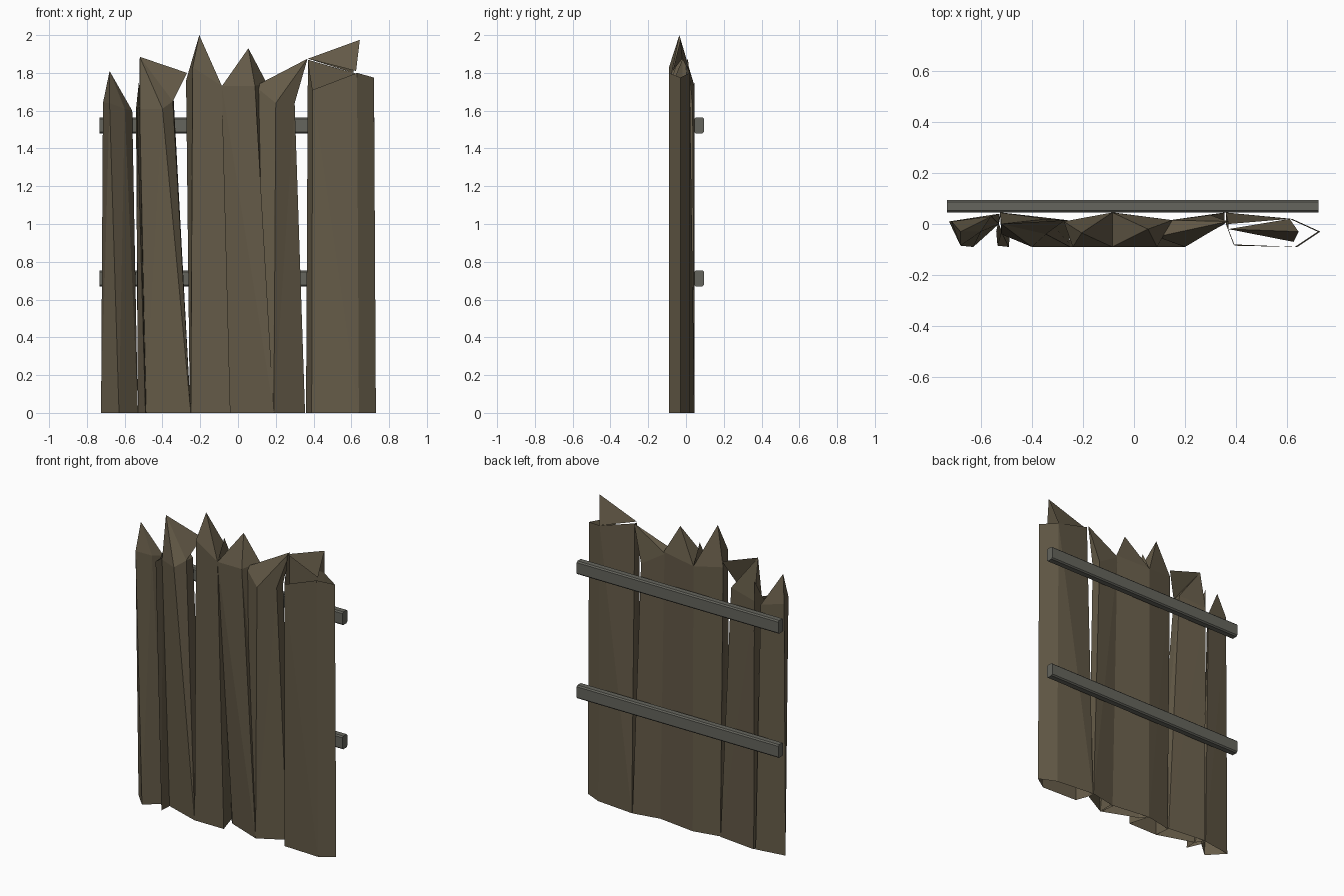
import bpy, bmesh

def material(name, color):
    m = bpy.data.materials.new(name)
    m.diffuse_color = (*color, 1)
    return m

WOOD = material("wood", (0.13, 0.105, 0.065))
RAIL = material("rail_wood", (0.13, 0.13, 0.11))

def finish(name, bm, mat):
    me = bpy.data.meshes.new(name)
    bm.to_mesh(me)
    bm.free()
    me.materials.append(mat)
    ob = bpy.data.objects.new(name, me)
    bpy.context.collection.objects.link(ob)
    return ob

def board(name, columns, tip=None, rising=True, sheets=()):
    """Columns (bottom x, y, top x, y, z), counterclockwise from above;
    walls between them, a fan up to the tip, and loose splinter triangles."""
    bm = bmesh.new()
    low = [bm.verts.new((c[0], c[1], 0)) for c in columns]
    top = [bm.verts.new(c[2:]) for c in columns]
    apex = bm.verts.new(tip) if tip else None
    for i in range(len(columns)):
        j = (i + 1) % len(columns)
        a, b, c, d = low[i], low[j], top[j], top[i]
        tris = ((a, b, c), (a, c, d)) if rising else ((a, b, d), (b, c, d))
        for t in tris:
            bm.faces.new(t)
        if apex:
            bm.faces.new((top[i], top[j], apex))
    for s in sheets:
        bm.faces.new([bm.verts.new(p) for p in s])
    return finish(name, bm, WOOD)

# Pointed boards from left to right
board("board_1", [(-.725, .01, -.715, .01, 1.64), (-.63, -.09, -.68, -.085, 1.64),
                  (-.53, 0, -.60, -.03, 1.61), (-.53, .04, -.56, .03, 1.60)],
      (-.68, -.03, 1.81))

board("board_2", [(-.49, -.01, -.52, -.04, 1.61), (-.25, -.09, -.40, -.09, 1.61),
                  (-.25, -.08, -.345, -.04, 1.65), (-.26, .015, -.34, .02, 1.65),
                  (-.52, .045, -.525, .045, 1.62)],
      (-.52, .0, 1.885), True,
      [((-.345, -.04, 1.65), (-.27, .015, 1.80), (-.52, .0, 1.885))])

board("board_3", [(-.255, .01, -.275, .01, 1.76), (-.25, -.09, -.24, -.09, 1.83),
                  (-.04, -.09, -.085, -.09, 1.73), (-.08, .045, -.085, .045, 1.73)],
      (-.205, -.035, 2.0), True,
      [((-.085, -.09, 1.73), (-.085, .045, 1.73), (-.085, -.02, 1.86))])

board("board_4", [(-.04, 0, -.085, -.09, 1.73), (.19, -.09, .09, -.09, 1.73),
                  (.19, .01, .15, .015, 1.75), (-.08, .045, -.085, .045, 1.73)],
      (.055, -.02, 1.93), False)

board("board_5", [(.185, -.085, .09, -.05, 1.73), (.19, -.09, .20, -.09, 1.64),
                  (.355, 0, .30, -.03, 1.64), (.355, .045, .30, .035, 1.64),
                  (.17, .01, .14, .015, 1.74)],
      (.368, .01, 1.875))

board("board_6", [(.36, 0, .37, -.02, 1.87), (.39, -.08, .395, -.085, 1.71),
                  (.64, -.09, .63, -.09, 1.80), (.73, -.03, .72, -.03, 1.775),
                  (.62, .02, .61, .02, 1.80), (.36, .045, .37, .0, 1.87)],
      None, False,
      [((.37, -.02, 1.875), (.625, -.07, 1.81), (.645, -.03, 1.975)),
       ((.37, -.02, 1.875), (.645, -.03, 1.975), (.61, .02, 1.80))])

# Thin splinter between the first two boards
board("splinter", [(-.53, .0, -.54, -.03, 1.61), (-.49, -.09, -.535, -.085, 1.61),
                   (-.485, .0, -.52, -.03, 1.62), (-.52, .045, -.525, .045, 1.75)])

# Two rails along the back
for name, z in (("lower_rail", .712), ("upper_rail", 1.522)):
    bm = bmesh.new()
    bmesh.ops.create_cube(bm, size=1)
    for v in bm.verts:
        v.co = (v.co.x * 1.455 - .005, v.co.y * .05 + .07, v.co.z * .086 + z)
    long_edges = [e for e in bm.edges if abs(e.verts[0].co.x - e.verts[1].co.x) > 1]
    bmesh.ops.bevel(bm, geom=long_edges, offset=.008, segments=1, affect='EDGES')
    finish(name, bm, RAIL)
